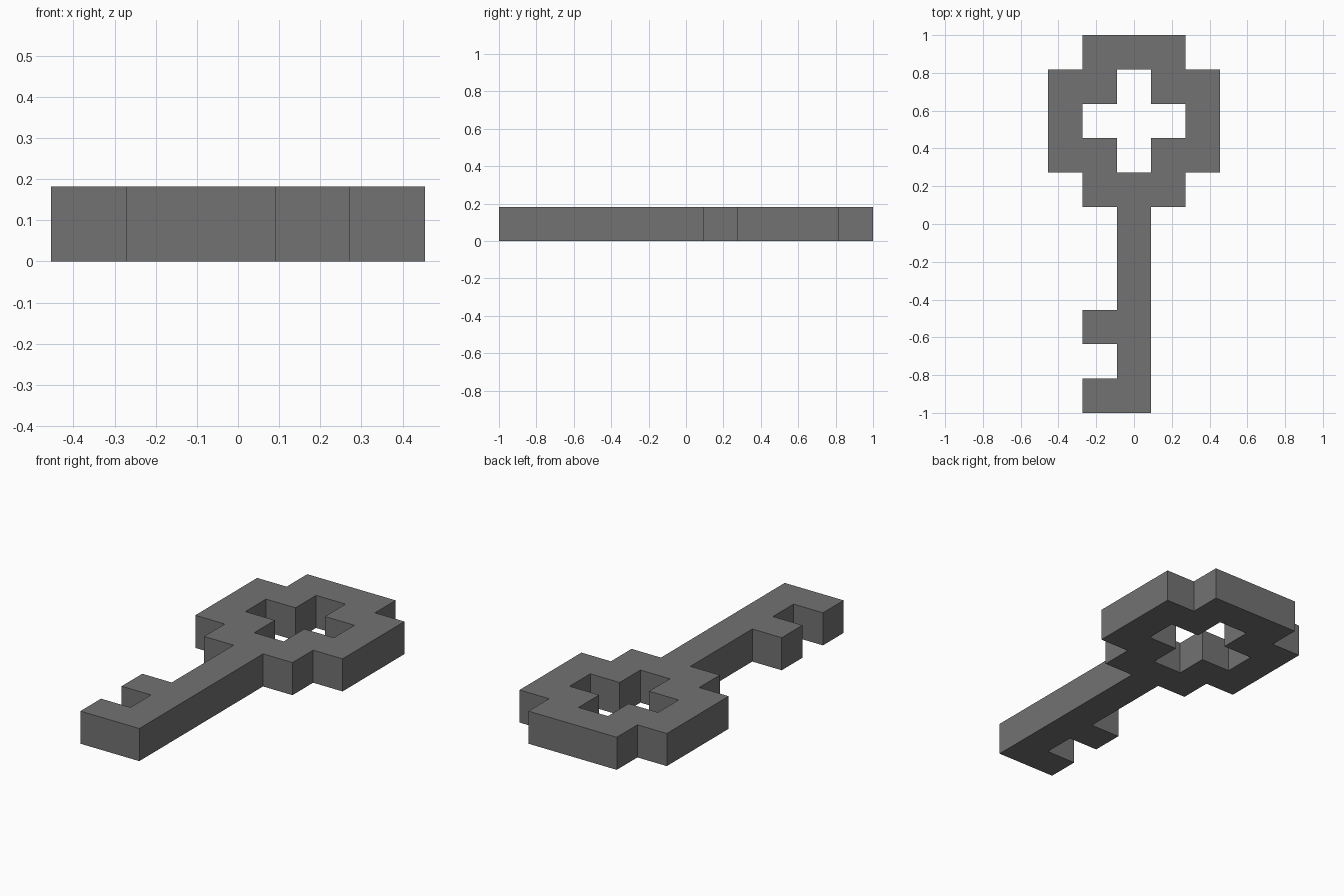
import bpy
import bmesh

if "Cube" in bpy.data.objects:
    bpy.data.objects.remove(bpy.data.objects["Cube"])

U = 2 / 11  # one square of the blocky outline

# Key outline, top row is the far (+y) end
ROWS = [
    ".###.",
    "##.##",
    "#...#",
    "##.##",
    ".###.",
    "..#..",
    "..#..",
    "..#..",
    ".##..",
    "..#..",
    ".##..",
]

metal = bpy.data.materials.new("dark grey metal")
metal.diffuse_color = (0.17, 0.17, 0.17, 1)
metal.use_nodes = True
metal.node_tree.nodes["Principled BSDF"].inputs["Base Color"].default_value = metal.diffuse_color

# Flat profile: one welded square per filled cell
bm = bmesh.new()
for r, row in enumerate(ROWS):
    for c, cell in enumerate(row):
        if cell == "#":
            x, y = (c - 2.5) * U, 1 - (r + 1) * U
            bm.faces.new([bm.verts.new((x + i * U, y + j * U, 0))
                          for i, j in ((0, 0), (1, 0), (1, 1), (0, 1))])
bmesh.ops.remove_doubles(bm, verts=bm.verts[:], dist=0.001)

# Thickness: raise a copy of the profile, keeping the underside
ext = bmesh.ops.extrude_face_region(bm, geom=bm.faces[:], use_keep_orig=True)
top = [g for g in ext["geom"] if isinstance(g, bmesh.types.BMVert)]
bmesh.ops.translate(bm, verts=top, vec=(0, 0, U))
bmesh.ops.recalc_face_normals(bm, faces=bm.faces[:])

mesh = bpy.data.meshes.new("key")
bm.to_mesh(mesh)
bm.free()
mesh.materials.append(metal)
key = bpy.data.objects.new("key", mesh)
bpy.context.collection.objects.link(key)
